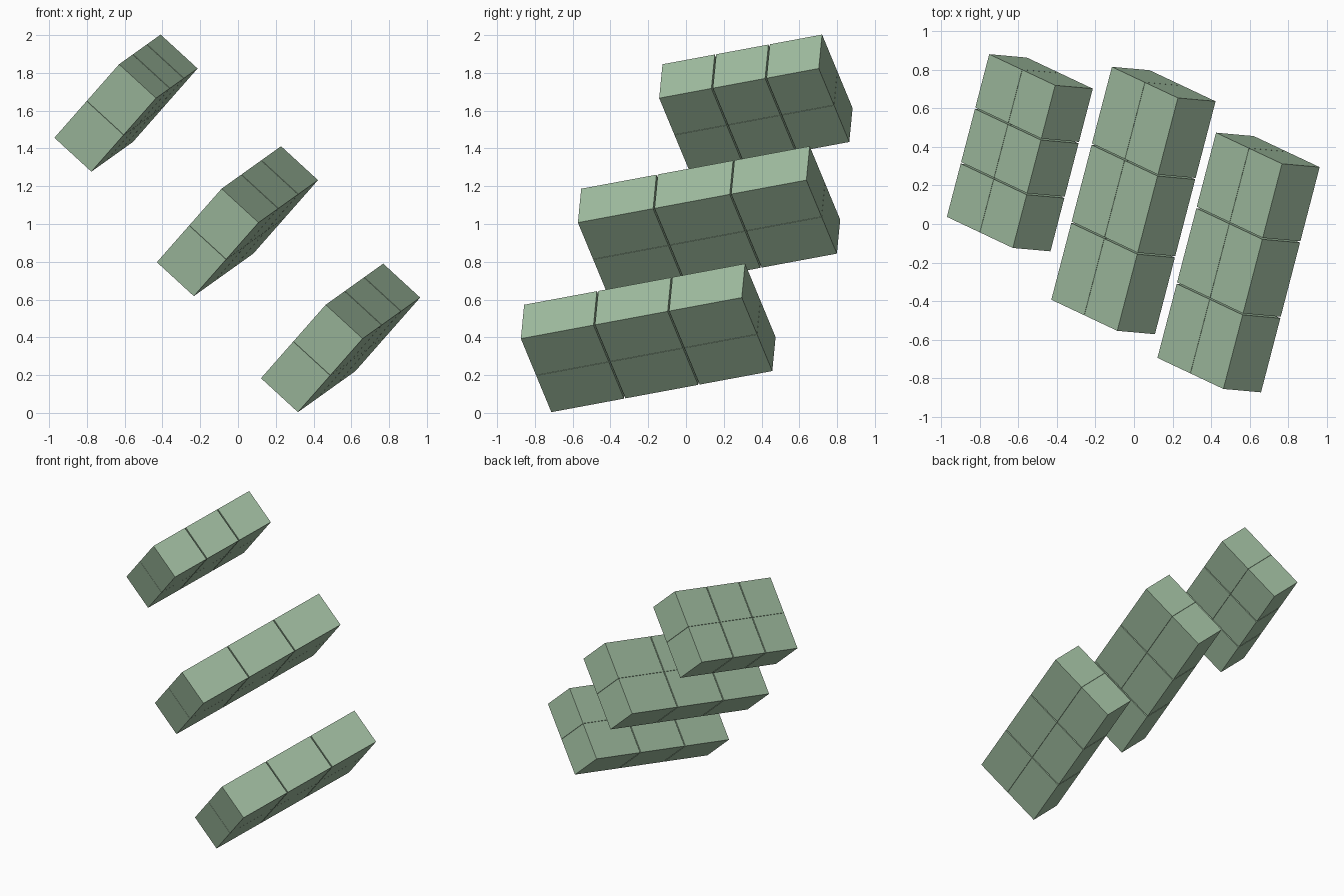
import bpy, bmesh
from mathutils import Vector, Matrix

if "Cube" in bpy.data.objects:
    bpy.data.objects.remove(bpy.data.objects["Cube"])

# Shared tilted frame: long axis, thickness axis, width axis
long_axis = Vector((0.315, 1.21, 0.225)).normalized()
thick = Vector((0.195, -0.02, -0.18))
thick = (thick - thick.dot(long_axis) * long_axis).normalized()
wide = long_axis.cross(thick).normalized()
if wide.z < 0:
    wide.negate()
WIDTH, THICK = 0.543, 0.266
GAP_LONG, GAP_WIDE = 0.008, 0.002

mat = bpy.data.materials.new("pale_green")
mat.diffuse_color = (0.36, 0.52, 0.36, 1)
mat.use_nodes = True
mat.node_tree.nodes["Principled BSDF"].inputs["Base Color"].default_value = mat.diffuse_color


def block_row(name, centre, length):
    """Tilted bar made of 2 x 3 blocks parted by thin grooves."""
    bm = bmesh.new()
    axes = Matrix((wide, long_axis, thick)).transposed().to_4x4()
    frame = Matrix.Translation(centre) @ axes
    w = (WIDTH - GAP_WIDE) / 2
    l = (length - 2 * GAP_LONG) / 3
    for i in (-0.5, 0.5):
        for j in (-1, 0, 1):
            place = Matrix.Translation((i * (w + GAP_WIDE), j * (l + GAP_LONG), 0))
            size = Matrix.Diagonal((w, l, THICK, 1))
            bmesh.ops.create_cube(bm, size=1, matrix=frame @ place @ size)
    bmesh.ops.recalc_face_normals(bm, faces=bm.faces)
    mesh = bpy.data.meshes.new(name)
    bm.to_mesh(mesh)
    bm.free()
    mesh.materials.append(mat)
    obj = bpy.data.objects.new(name, mesh)
    bpy.context.collection.objects.link(obj)


# Three bars stepping down from left to right
block_row("upper_block_row", (-0.593, 0.37, 1.64), 0.887)
block_row("middle_block_row", (-0.003, 0.122, 1.015), 1.27)
block_row("lower_block_row", (0.543, -0.20, 0.397), 1.228)
